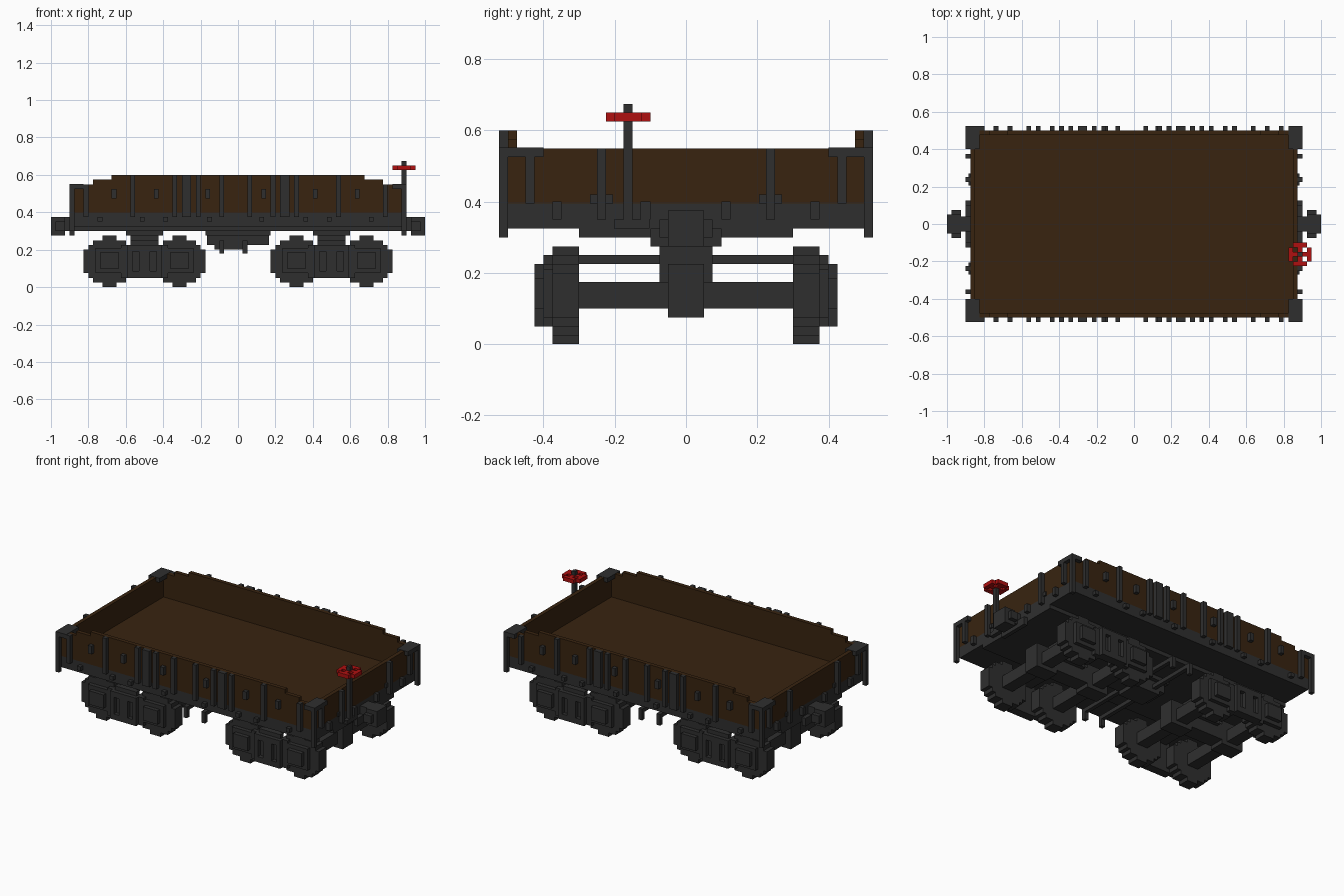
import bpy, bmesh

cube = bpy.data.objects.get("Cube")
if cube:
    bpy.data.objects.remove(cube, do_unlink=True)


def material(name, rgb):
    m = bpy.data.materials.new(name)
    m.use_nodes = True
    m.diffuse_color = (*rgb, 1)
    m.node_tree.nodes["Principled BSDF"].inputs["Base Color"].default_value = (*rgb, 1)
    return m


WOOD = material("dark brown wood", (0.040, 0.0175, 0.0050))
IRON = material("dark grey iron", (0.028, 0.028, 0.028))
RED = material("red paint", (0.43, 0.005, 0.005))


def finish(name, bm, mat):
    bmesh.ops.recalc_face_normals(bm, faces=bm.faces)
    me = bpy.data.meshes.new(name)
    bm.to_mesh(me)
    bm.free()
    me.materials.append(mat)
    ob = bpy.data.objects.new(name, me)
    bpy.context.collection.objects.link(ob)
    return ob


def boxes(name, mat, items):
    """One object from boxes given as (x0, x1, y0, y1, z0, z1)."""
    bm = bmesh.new()
    for x0, x1, y0, y1, z0, z1 in items:
        vs = bmesh.ops.create_cube(bm, size=1)["verts"]
        for v in vs:
            v.co.x = x1 if v.co.x > 0 else x0
            v.co.y = y1 if v.co.y > 0 else y0
            v.co.z = z1 if v.co.z > 0 else z0
    return finish(name, bm, mat)


def extrude_xz(name, mat, profile, y0, y1):
    """Extrude an outline in the x-z plane from y0 to y1."""
    bm = bmesh.new()
    face = bm.faces.new([bm.verts.new((x, y0, z)) for x, z in profile])
    new = bmesh.ops.extrude_face_region(bm, geom=[face])["geom"]
    for v in new:
        if isinstance(v, bmesh.types.BMVert):
            v.co.y = y1
    return finish(name, bm, mat)


def span(s, a, b):
    """Range a..b on side s, in ascending order."""
    return (a, b) if s > 0 else (-b, -a)


# Underframe and load floor
boxes("underframe", IRON, [(-.875, .875, -.5, .5, .325, .395),
                           (-.875, .875, -.3, .3, .30, .325)])
boxes("floor", WOOD, [(-.85, .85, -.475, .475, .39, .40)])

# Stepped side walls
wall = [(-.875, .395), (.875, .395), (.875, .55), (.775, .55), (.775, .575), (.675, .575),
        (.675, .60), (-.675, .60), (-.675, .575), (-.775, .575), (-.775, .55), (-.875, .55)]
for s, side in ((1, "back"), (-1, "front")):
    extrude_xz(side + "_wall", WOOD, wall, *span(s, .475, .5))

    # Side stakes, centred slightly off the middle
    y = span(s, .5, .525)
    stakes = []
    for off, w, top in ((.075, .0125, .6), (.2, .0125, .6), (.2625, .025, .6), (.325, .0125, .6),
                        (.55, .0125, .6), (.80, .0125, .55)):
        for d in (-1, 1):
            c = d * off - .0125
            stakes.append((c - w, c + w, *y, .375, top))
    boxes(side + "_stakes", IRON, stakes)

    # Latches on the boards and bolts on the sill
    small = []
    for d in (-1, 1):
        small += [(d * o - .025, d * o, *y, .475, .525) for o in (.15, .425, .65)]
        small += [(d * o - .025, d * o, *y, .35, .375) for o in (.14, .375, .50, .725)]
    boxes(side + "_latches", IRON, small)

# End walls, stakes, bolts and couplers
for s, side in ((1, "left"), (-1, "right")):
    boxes(side + "_end_wall", WOOD, [(*span(s, .85, .875), -.475, .475, .395, .55)])
    x = span(s, .875, .9)
    fit = []
    for d in (-1, 1):
        fit += [(*x, *span(d, .225, .25), .35, .55),
                (*x, *span(d, .425, .45), .395, .55),
                (*x, *span(d, .35, .375), .35, .40),
                (*x, *span(d, .1, .125), .35, .40),
                (*span(s, .874, .885), *span(d, .205, .27), .395, .42)]
    boxes(side + "_end_stakes", IRON, fit)

    corner = []
    for d in (-1, 1):
        corner += [(*x, *span(d, .5, .525), .30, .55),
                   (*span(s, .825, .9), *span(d, .4, .525), .525, .552)]
    boxes(side + "_corner_posts", IRON, corner)

    boxes(side + "_coupler", IRON, [
        (*span(s, .85, .93), -.04, .04, .30, .375),
        (*span(s, .875, .9), -.1, .1, .275, .325),
        (*span(s, .925, 1.0), -.05, .05, .275, .375),
        (*span(s, .925, .975), -.075, .075, .30, .35)])

# Brake gear hung under the middle
gear = [(-.175, .175, -.1, .1, .275, .305), (-.165, .165, -.075, .075, .225, .28),
        (-.125, .05, -.075, .075, .20, .225)]
for c in (-.0875, .0375):
    gear.append((c - .0125, c + .0125, -.4, .4, .225, .25))
    for d in (-1, 1):
        gear.append((c - .0125, c + .0125, *span(d, .375, .4), .18, .25))
boxes("brake_gear", IRON, gear)

# Stepped wheel outline, mirrored from one quadrant
quad = [(.1375, .0625), (.1125, .0625), (.1125, .0875), (.0875, .0875),
        (.0875, .1125), (.0375, .1125), (.0375, .1375)]
half = quad + [(-x, z) for x, z in reversed(quad)]
wheel = half + [(-x, -z) for x, z in half]

# Two bogies
for cx, end in ((.5, "left"), (-.5, "right")):
    core = [(cx - .1, cx + .1, -.1, .1, .275, .305),
            (cx - .075, cx + .075, -.075, .075, .175, .28),
            (cx - .05, cx + .05, -.39, .39, .225, .25),
            (cx - .2, cx + .2, -.05, .05, .1, .2)]
    for d in (-1, 1):
        ax = cx + d * .1875
        core += [(ax - .0375, ax + .0375, -.3, .3, .1, .175),
                 (ax - .075, ax + .075, -.05, .05, .075, .225)]
        for s, side in ((1, "back"), (-1, "front")):
            extrude_xz(f"{end}_{side}_wheel", IRON,
                       [(ax + x, .1375 + z) for x, z in wheel], *span(s, .3, .375))
    boxes(end + "_bogie_core", IRON, core)

    # Side frames with axle boxes and springs
    for s, side in ((1, "back"), (-1, "front")):
        inner, outer = span(s, .37, .4), span(s, .39, .425)
        frame = [(cx - .25, cx + .25, *inner, .1, .2),
                 (cx - .125, cx + .125, *inner, .05, .225),
                 (cx - .075, cx + .075, *inner, .2, .25),
                 (cx - .09, cx + .09, *outer, .05, .085),
                 (cx - .09, cx + .09, *outer, .19, .225),
                 (cx - .03, cx + .03, *outer, .08, .2)]
        for d in (-1, 1):
            ax = cx + d * .1875
            frame += [(ax - .075, ax + .075, *inner, .075, .21),
                      (ax - .05, ax + .05, *outer, .1, .185),
                      (*sorted((cx + d * .065, cx + d * .09)), *outer, .08, .2)]
        boxes(f"{end}_{side}_side_frame", IRON, frame)

# Hand brake staff and wheel
hx, hy = .8875, -.1625
boxes("brake_staff", IRON, [(hx - .0125, hx + .0125, hy - .0125, hy + .0125, .35, .675),
                            (.875, .9, hy - .04, hy + .06, .325, .35),
                            (.875, .9, hy + .035, hy + .06, .35, .40)])
rim = []
for d in (-1, 1):
    a, b = sorted((d * .0375, d * .0625))
    p, q = sorted((d * .0125, d * .0375))
    rim += [(hx + a, hx + b, hy - .0375, hy + .0375, .625, .65),
            (hx - .0375, hx + .0375, hy + a, hy + b, .625, .65),
            (hx + p, hx + q, hy - .0125, hy + .0125, .625, .65),
            (hx - .0125, hx + .0125, hy + p, hy + q, .625, .65)]
boxes("brake_wheel", RED, rim)
